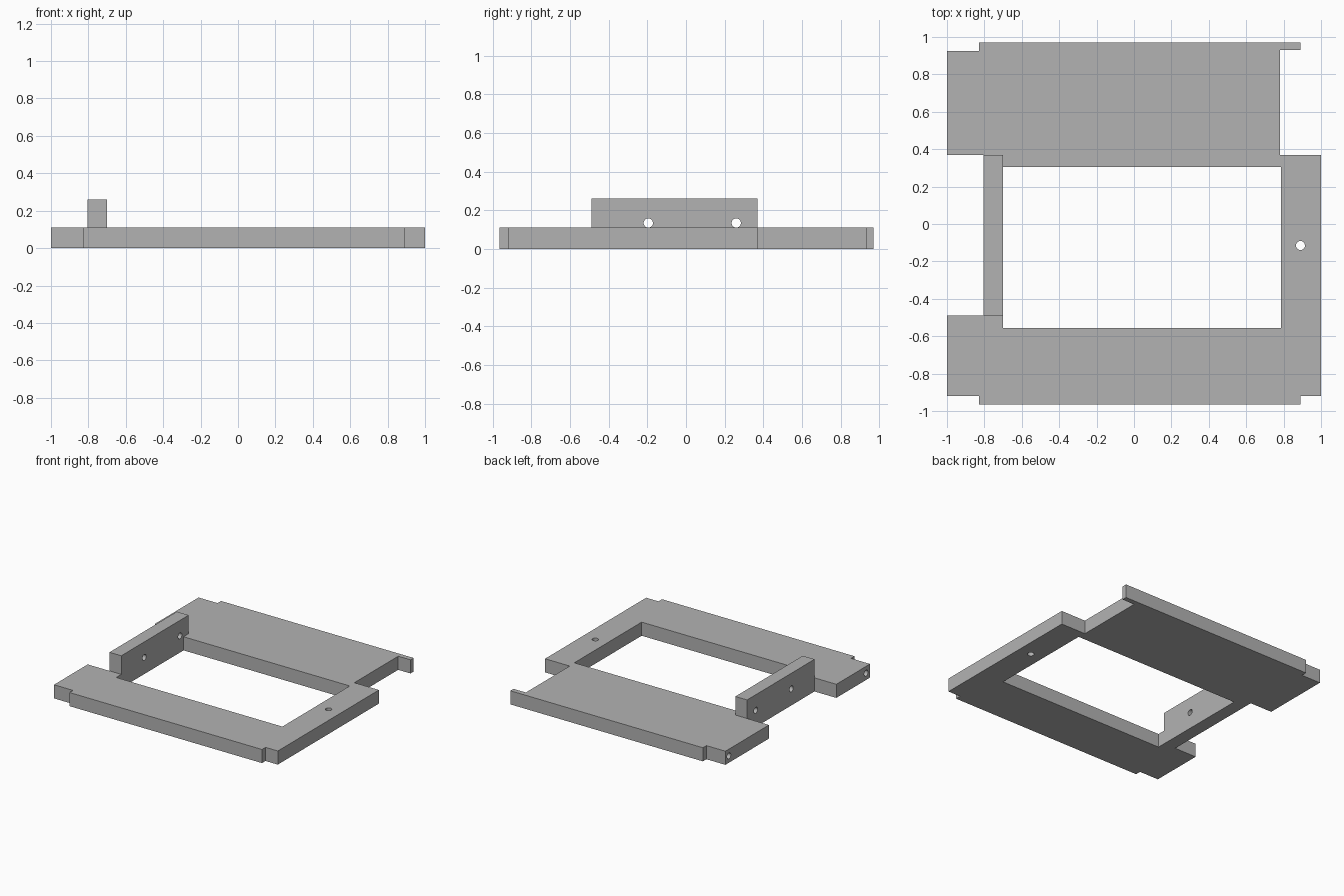
import bpy
import bmesh
from math import pi

cube = bpy.data.objects.get("Cube")
if cube:
    bpy.data.objects.remove(cube, do_unlink=True)

# Single flat grey material
GREY = (0.45, 0.45, 0.45, 1.0)
grey = bpy.data.materials.new("plain_grey")
grey.use_nodes = True
grey.diffuse_color = GREY
grey.node_tree.nodes["Principled BSDF"].inputs["Base Color"].default_value = GREY

THICK = 0.11
BAR_TOP = 0.26
HOLE_R = 0.024


def slab(name, outline, height):
    """Extrude a plan outline upwards from the ground."""
    bm = bmesh.new()
    face = bm.faces.new([bm.verts.new((x, y, 0)) for x, y in outline])
    grown = bmesh.ops.extrude_face_region(bm, geom=[face])
    tops = [v for v in grown["geom"] if isinstance(v, bmesh.types.BMVert)]
    bmesh.ops.translate(bm, verts=tops, vec=(0, 0, height))
    bmesh.ops.recalc_face_normals(bm, faces=bm.faces[:])
    mesh = bpy.data.meshes.new(name)
    bm.to_mesh(mesh)
    bm.free()
    mesh.materials.append(grey)
    obj = bpy.data.objects.new(name, mesh)
    bpy.context.collection.objects.link(obj)
    return obj


def drill(target, location, depth, along_x=False):
    """Cut a round hole centred on the given point."""
    bpy.ops.mesh.primitive_cylinder_add(
        vertices=32, radius=HOLE_R, depth=depth, location=location,
        rotation=(0, pi / 2 if along_x else 0, 0))
    cutter = bpy.context.object
    cutter.name = target.name + "_hole_cutter"
    cutter.data.materials.append(grey)
    cutter.hide_render = True
    cutter.hide_set(True)
    cutter.display_type = 'WIRE'
    mod = target.modifiers.new("hole", 'BOOLEAN')
    mod.operation = 'DIFFERENCE'
    mod.solver = 'EXACT'
    mod.object = cutter


# Flat frame: front rail, left side rail and wide back panel
frame = slab("base_frame", [
    (-0.83, -0.965), (0.89, -0.965), (0.89, -0.92), (1, -0.92),
    (1, 0.37), (0.78, 0.37), (0.78, 0.93), (0.89, 0.93),
    (0.89, 0.97), (-0.83, 0.97), (-0.83, 0.925), (-1, 0.925),
    (-1, 0.37), (-0.7, 0.37), (-0.7, 0.305), (0.785, 0.305),
    (0.785, -0.555), (-0.7, -0.555), (-0.7, -0.49), (-1, -0.49),
    (-1, -0.92), (-0.83, -0.92)], THICK)

# Upright bar bridging the open side
bar = slab("upright_bar", [
    (-0.805, -0.49), (-0.7, -0.49), (-0.7, 0.37), (-0.805, 0.37)], BAR_TOP)

# Vertical hole in the side rail, blind holes in the end faces
drill(frame, (0.89, -0.115, THICK / 2), 0.4)
for y in (-0.87, 0.88):
    drill(frame, (-1, y, THICK / 2), 0.3, along_x=True)

# Cross holes through the bar
for y in (-0.195, 0.26):
    drill(bar, (-0.75, y, BAR_TOP / 2 + 0.004), 0.3, along_x=True)
